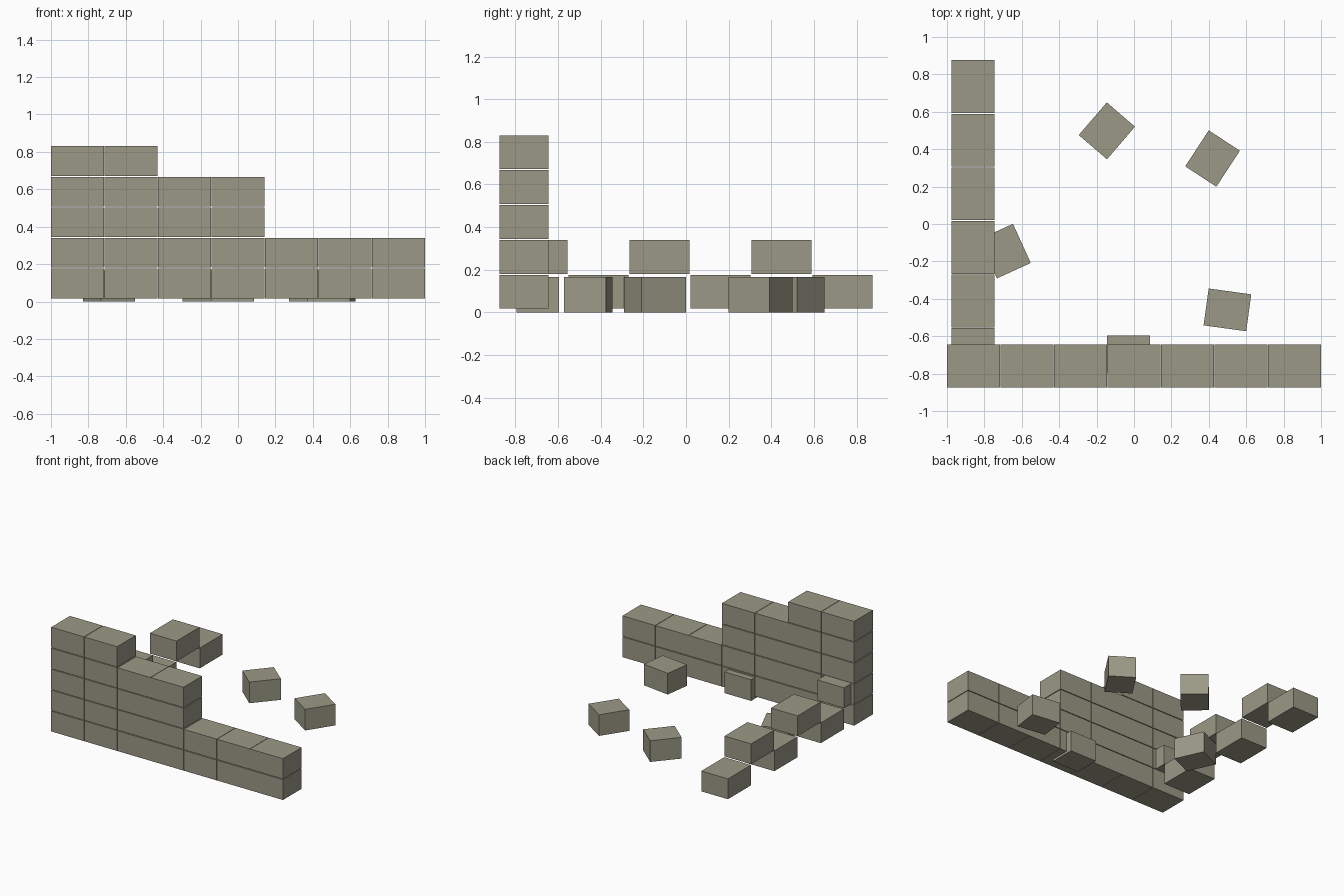
import bpy
from math import radians

if "Cube" in bpy.data.objects:
    bpy.data.objects.remove(bpy.data.objects["Cube"])

stone = bpy.data.materials.new("stone")
stone.diffuse_color = (0.33, 0.32, 0.24, 1)
stone.use_nodes = True
stone.node_tree.nodes["Principled BSDF"].inputs["Base Color"].default_value = stone.diffuse_color


def brick(name, loc, size, angle=0):
    bpy.ops.mesh.primitive_cube_add(size=1, location=loc, rotation=(0, 0, radians(angle)))
    ob = bpy.context.object
    ob.name = name
    ob.scale = size
    bpy.ops.object.transform_apply(location=False, rotation=False, scale=True)
    ob.data.materials.append(stone)
    return ob


PITCH = 0.2862            # brick spacing along a wall
COURSE = 0.1637           # height of one course
LENGTH, DEPTH, HEIGHT = 0.283, 0.23, 0.1585
Z0 = 0.0965               # centre height of the lowest course

# Front wall, stepping down to the right
for row, count in enumerate([7, 7, 4, 4, 2]):
    for col in range(count):
        brick(f"front_wall_brick_{row}_{col}",
              (-0.8586 + col * PITCH, -0.759, Z0 + row * COURSE),
              (LENGTH, DEPTH, HEIGHT))

# Side wall, two courses of alternating bricks and gaps
for i in range(6):
    row = (i + 1) % 2
    brick(f"side_wall_brick_{i}",
          (-0.86, -0.697 + i * PITCH, Z0 + row * COURSE),
          (DEPTH, LENGTH, HEIGHT))

# Fallen bricks on the ground
fallen = [(-0.145, 0.498, 49.3), (0.42, 0.35, 56.8), (0.4995, -0.459, -7.8),
          (-0.69, -0.145, -65.5), (-0.03, -0.695, 0)]
for i, (x, y, angle) in enumerate(fallen):
    brick(f"fallen_brick_{i}", (x, y, 0.0825), (0.23, 0.199, 0.165), angle)
